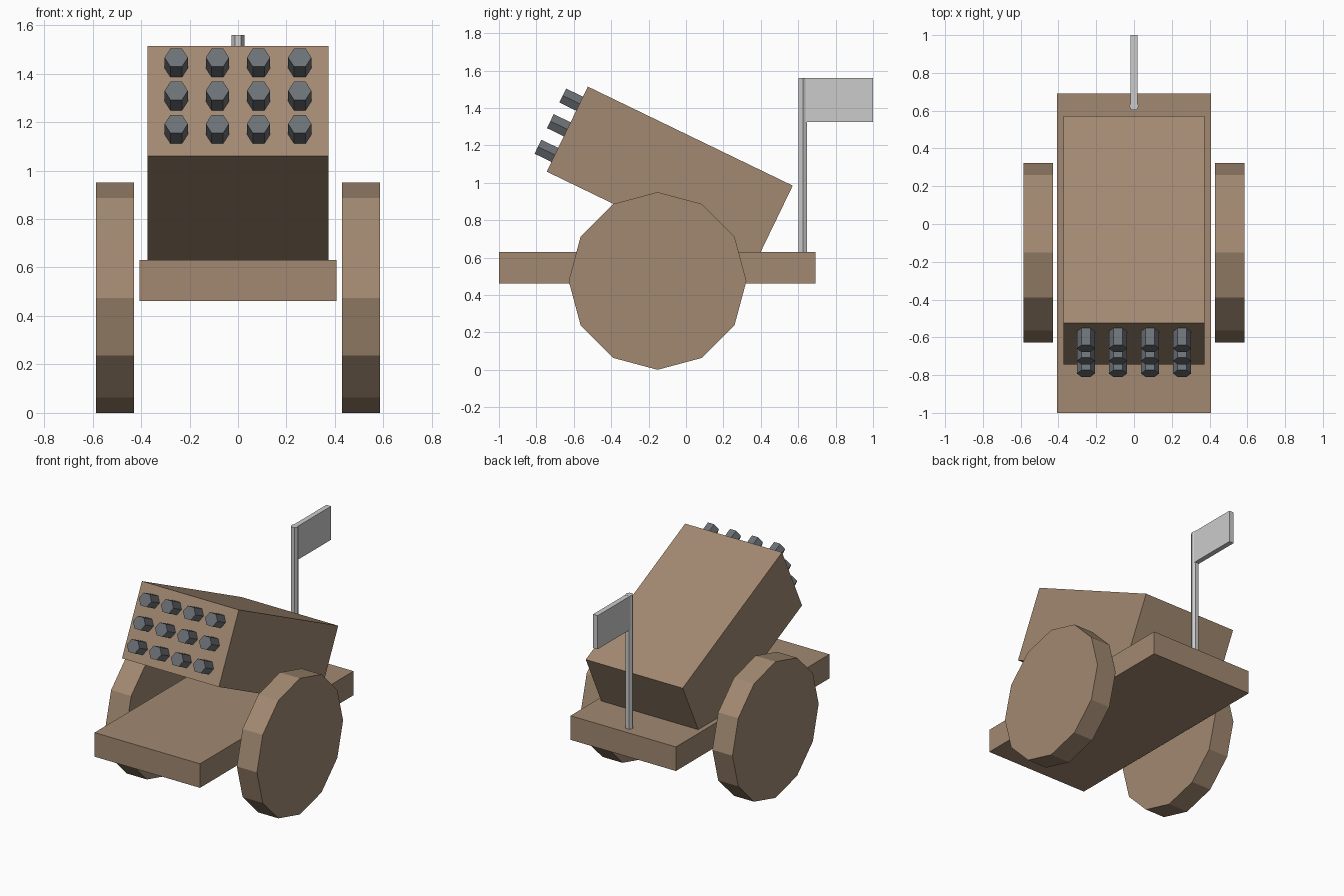
import bpy, bmesh, math
from mathutils import Matrix, Vector

if "Cube" in bpy.data.objects:
    bpy.data.objects.remove(bpy.data.objects["Cube"])


def material(name, rgb):
    m = bpy.data.materials.new(name)
    m.diffuse_color = (*rgb, 1)
    m.use_nodes = True
    m.node_tree.nodes["Principled BSDF"].inputs["Base Color"].default_value = m.diffuse_color
    return m


WOOD = material("wood", (0.36, 0.25, 0.165))
IRON = material("dark_iron", (0.15, 0.165, 0.18))


def finish(name, bm, mat):
    bmesh.ops.recalc_face_normals(bm, faces=bm.faces[:])
    me = bpy.data.meshes.new(name)
    bm.to_mesh(me)
    bm.free()
    if mat:
        me.materials.append(mat)
    ob = bpy.data.objects.new(name, me)
    bpy.context.collection.objects.link(ob)
    return ob


def box(name, lo, hi, mat=None, frame=Matrix()):
    lo, hi = Vector(lo), Vector(hi)
    bm = bmesh.new()
    bmesh.ops.create_cube(bm, size=1, matrix=frame @ Matrix.Translation((lo + hi) / 2)
                          @ Matrix.Diagonal((*(hi - lo), 1)))
    return finish(name, bm, mat)


def prism(name, sides, radius, start, axis, to_3d, mat=None):
    """Regular prism; to_3d maps (a, b, height) to a point, first corner on +a."""
    bm = bmesh.new()
    rings = []
    for h in (start, axis):
        rings.append([bm.verts.new(to_3d(radius * math.cos(2 * math.pi * i / sides),
                                         radius * math.sin(2 * math.pi * i / sides), h))
                      for i in range(sides)])
    for ring in rings:
        bm.faces.new(ring)
    for i in range(sides):
        j = (i + 1) % sides
        bm.faces.new((rings[0][i], rings[0][j], rings[1][j], rings[1][i]))
    return finish(name, bm, mat)


# Flat cart bed
box("cart_bed", (-0.407, -1.0, 0.462), (0.407, 0.692, 0.63), WOOD)

# Wheels on both sides
for side, label in ((-1, "left"), (1, "right")):
    prism(f"{label}_wheel", 12, 0.475, side * 0.43, side * 0.585,
          lambda a, b, h: (h, -0.152 + a, 0.475 + b), WOOD)

# Tilted launcher box, front raised
L, H = 0.6085, 0.2525
tilt = Matrix.Translation((0, -0.087, 1.022)) @ Matrix.Rotation(math.radians(-25.8), 4, 'X')
box("launcher_box", (-0.374, -L, -H), (0.374, L, H), WOOD, tilt)

# Grid of hexagonal rocket tips on the launcher's front face
for row in range(3):
    for col in range(4):
        x, z = -0.255 + 0.17 * col, -0.153 + 0.152 * row
        prism(f"rocket_{row + 1}_{col + 1}", 6, 0.048, -L - 0.1, -L + 0.05,
              lambda a, b, h: tilt @ Vector((x + a, h, z + b)), IRON)

# Flag pole and flag
prism("flag_pole", 6, 0.026, 0.6, 1.56, lambda a, b, h: (a, 0.625 + b, h))
box("flag", (-0.018, 0.635, 1.325), (0.018, 1.0, 1.559))
